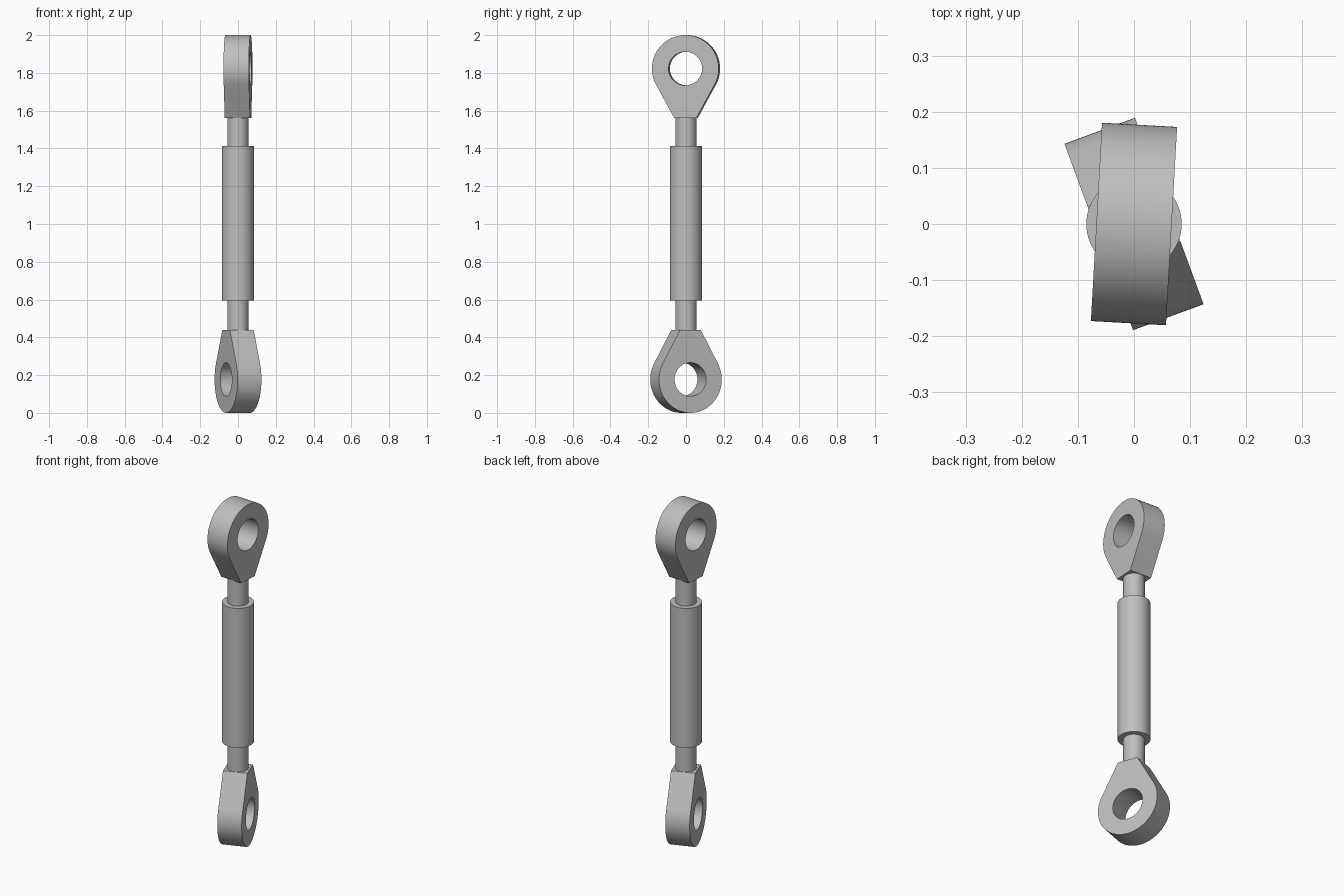
import bpy, bmesh, math
from mathutils import Matrix

if "Cube" in bpy.data.objects:
    bpy.data.objects.remove(bpy.data.objects["Cube"])

steel = bpy.data.materials.new("light grey steel")
steel.diffuse_color = (0.52, 0.52, 0.52, 1)
steel.use_nodes = True
steel.node_tree.nodes["Principled BSDF"].inputs["Base Color"].default_value = steel.diffuse_color

R, HOLE, HALF_T = 0.177, 0.089, 0.067   # eye radius, bore radius, half thickness
NECK_W, NECK_Z = 0.058, 0.263           # neck half width, neck distance from bore centre


def finish(obj):
    obj.data.materials.clear()
    obj.data.materials.append(steel)
    bpy.ops.object.select_all(action='DESELECT')
    obj.select_set(True)
    bpy.context.view_layer.objects.active = obj
    bpy.ops.object.shade_smooth_by_angle(angle=math.radians(30))


def cylinder(name, r, z0, z1):
    bpy.ops.mesh.primitive_cylinder_add(vertices=64, radius=r, depth=z1 - z0,
                                        location=(0, 0, (z0 + z1) / 2))
    obj = bpy.context.object
    obj.name = name
    finish(obj)


def eye_end(name, z, up, angle):
    """Teardrop lug with a bore; up = 1 puts the neck above the bore."""
    # tangent angle from the neck corner to the rim
    start = math.atan2(NECK_Z, NECK_W) - math.acos(R / math.hypot(NECK_W, NECK_Z))
    sweep = math.pi + 2 * start
    rim = [(R * math.cos(start - sweep * i / 72), R * math.sin(start - sweep * i / 72))
           for i in range(73)]
    outline = [(NECK_W, NECK_Z)] + rim + [(-NECK_W, NECK_Z)]
    bore = [(HOLE * math.cos(math.tau * i / 64), HOLE * math.sin(math.tau * i / 64))
            for i in range(64)]
    curve = bpy.data.curves.new(name + "_profile", 'CURVE')
    curve.dimensions = '2D'
    curve.fill_mode = 'BOTH'
    curve.extrude = HALF_T
    for loop in (outline, bore):
        s = curve.splines.new('POLY')
        s.points.add(len(loop) - 1)
        s.use_cyclic_u = True
        for p, (x, y) in zip(s.points, loop):
            p.co = (x, y * up, 0, 1)
    temp = bpy.data.objects.new(name + "_temp", curve)
    bpy.context.collection.objects.link(temp)
    bpy.context.view_layer.update()
    mesh = bpy.data.meshes.new_from_object(temp.evaluated_get(bpy.context.evaluated_depsgraph_get()))
    bpy.data.objects.remove(temp)

    # stand the profile upright and turn it about the rod
    c, s = math.cos(angle), math.sin(angle)
    mesh.transform(Matrix(((-s, 0, c, 0), (c, 0, s, 0), (0, 1, 0, z), (0, 0, 0, 1))))
    bm = bmesh.new()
    bm.from_mesh(mesh)
    bmesh.ops.remove_doubles(bm, verts=bm.verts, dist=1e-5)
    bmesh.ops.recalc_face_normals(bm, faces=bm.faces)
    bm.to_mesh(mesh)
    bm.free()
    obj = bpy.data.objects.new(name, mesh)
    bpy.context.collection.objects.link(obj)
    finish(obj)


# central sleeve and threaded rods
cylinder("sleeve", 0.085, 0.595, 1.412)
cylinder("lower_rod", 0.056, 0.435, 0.60)
cylinder("upper_rod", 0.056, 1.407, 1.565)

# eye ends, each turned by its own angle
eye_end("lower_eye", R, 1, math.radians(20.2))
eye_end("upper_eye", 2 - R, -1, math.radians(-3.2))
